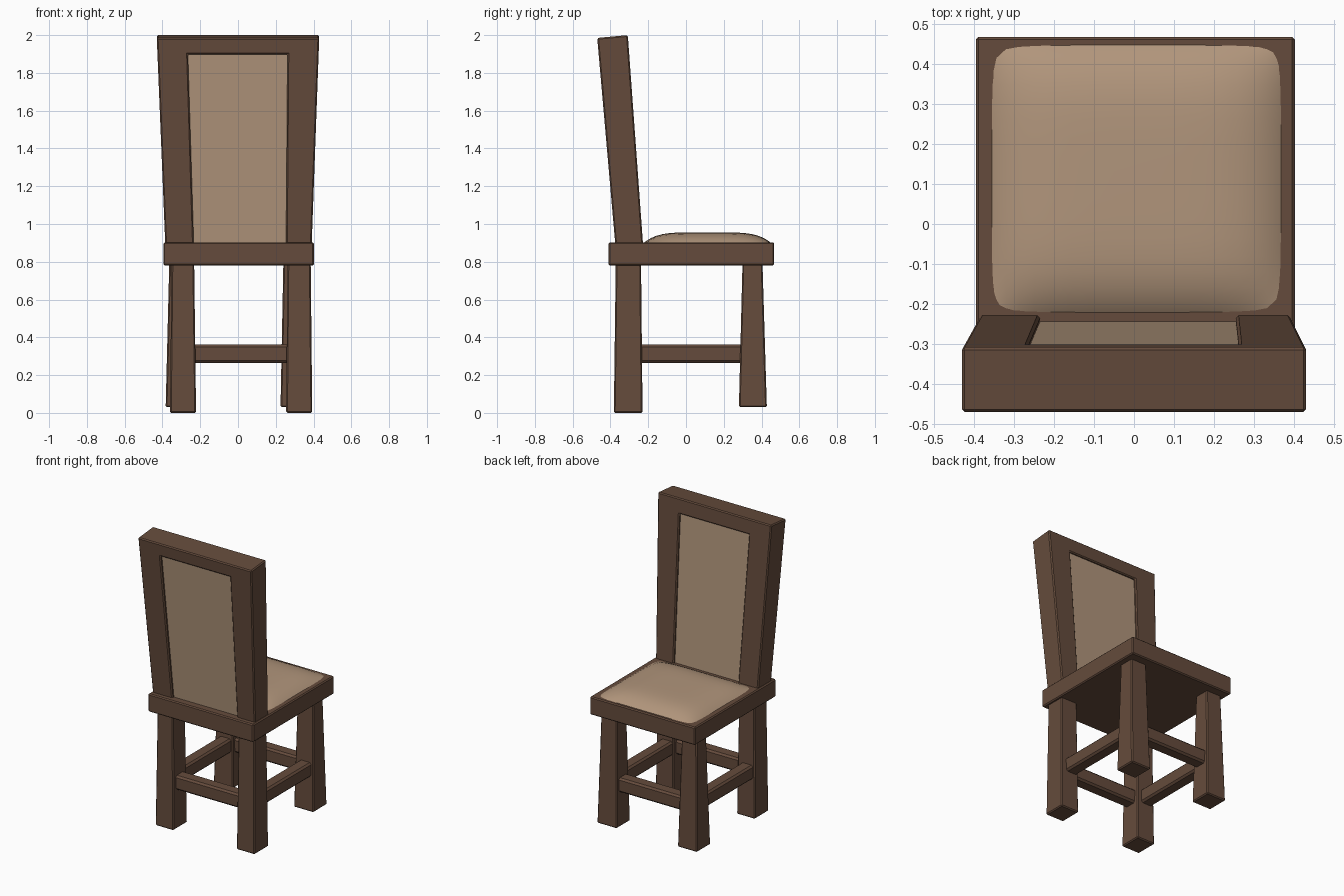
import bpy, bmesh
from mathutils import Vector

if "Cube" in bpy.data.objects:
    bpy.data.objects.remove(bpy.data.objects["Cube"])


def material(name, rgb):
    m = bpy.data.materials.new(name)
    m.diffuse_color = (*rgb, 1)
    m.use_nodes = True
    m.node_tree.nodes["Principled BSDF"].inputs["Base Color"].default_value = m.diffuse_color
    return m


WOOD = material("brown wood", (0.130, 0.071, 0.045))
FABRIC = material("tan fabric", (0.440, 0.302, 0.200))


def finish(name, bm, mat, bevel=0.0):
    bmesh.ops.recalc_face_normals(bm, faces=bm.faces)
    if bevel:
        bmesh.ops.bevel(bm, geom=bm.edges[:], offset=bevel, segments=1,
                        affect='EDGES', clamp_overlap=True)
    me = bpy.data.meshes.new(name)
    bm.to_mesh(me)
    bm.free()
    me.materials.append(mat)
    ob = bpy.data.objects.new(name, me)
    bpy.context.collection.objects.link(ob)
    return ob


def loop_solid(name, loop_a, loop_b, mat, bevel=0.0):
    """Solid between two matching outlines."""
    bm = bmesh.new()
    a = [bm.verts.new(p) for p in loop_a]
    b = [bm.verts.new(p) for p in loop_b]
    bm.faces.new(a)
    bm.faces.new(b[::-1])
    n = len(a)
    for i in range(n):
        j = (i + 1) % n
        bm.faces.new((a[i], b[i], b[j], a[j]))
    return finish(name, bm, mat, bevel)


def rect(x0, x1, y0, y1, z):
    return [(x0, y0, z), (x1, y0, z), (x1, y1, z), (x0, y1, z)]


def tapered(name, low, z0, high, z1, bevel=0.007):
    return loop_solid(name, rect(*low, z0), rect(*high, z1), WOOD, bevel)


# Seat frame
seat = (-0.395, 0.402, -0.41, 0.467)
tapered("seat_frame", seat, 0.78, seat, 0.903)

# Legs: the pair under the backrest stands on the ground, the other pair is shorter
tapered("back_leg_left", (-0.36, -0.222, -0.382, -0.23), 0, (-0.352, -0.232, -0.372, -0.238), 0.79)
tapered("back_leg_right", (0.255, 0.393, -0.382, -0.23), 0, (0.262, 0.385, -0.372, -0.238), 0.79)
tapered("front_leg_left", (-0.383, -0.235, 0.28, 0.428), 0.03, (-0.364, -0.25, 0.299, 0.405), 0.79)
tapered("front_leg_right", (0.225, 0.375, 0.28, 0.428), 0.03, (0.24, 0.36, 0.299, 0.405), 0.79)

# Stretchers between the legs
for name, r in (("back_stretcher", (-0.26, 0.29, -0.35, -0.262)),
                ("front_stretcher", (-0.27, 0.27, 0.308, 0.396)),
                ("left_stretcher", (-0.343, -0.255, -0.27, 0.32)),
                ("right_stretcher", (0.265, 0.353, -0.27, 0.32))):
    tapered(name, r, 0.265, r, 0.362, 0.012)


# Leaning planes of the backrest
def y_rear(z):
    return -0.375 - 0.095 * (z - 0.9) / 1.085


def y_fore(z):
    return -0.228 - 0.080 * (z - 0.9) / 1.1


# Backrest frame: two posts and a top rail in one arch-shaped piece
arch = [(-0.385, 0.89), (-0.43, 2.0), (0.43, 2.0), (0.39, 0.89),
        (0.254, 0.89), (0.262, 1.897), (-0.265, 1.897), (-0.234, 0.89)]
rear = [(x, y_rear(min(z, 1.985)), min(z, 1.985)) for x, z in arch]
fore = [(x, y_fore(z), z) for x, z in arch]
loop_solid("backrest_frame", rear, fore, WOOD, 0.007)

# Upholstered panel, slightly recessed on both sides
panel = [(-0.245, 0.89), (-0.275, 1.91), (0.272, 1.91), (0.264, 0.89)]
loop_solid("backrest_panel",
           [(x, y_rear(z) + 0.017, z) for x, z in panel],
           [(x, y_fore(z) - 0.015, z) for x, z in panel], FABRIC)

# Domed seat cushion
bm = bmesh.new()
bmesh.ops.create_grid(bm, x_segments=20, y_segments=20, size=1)
for v in bm.verts:
    # pack rows towards the rim so the roll-over is round
    u, w = (c * (1.5 - 0.5 * c * c) for c in v.co.xy)
    dome = (1 - abs(u) ** 5) * (1 - abs(w) ** 5)
    v.co = Vector((0.006 + 0.37 * u, 0.113 + 0.342 * w, 0.896 + 0.06 * dome))
for f in bm.faces:
    f.smooth = True
cushion = finish("seat_cushion", bm, FABRIC)
